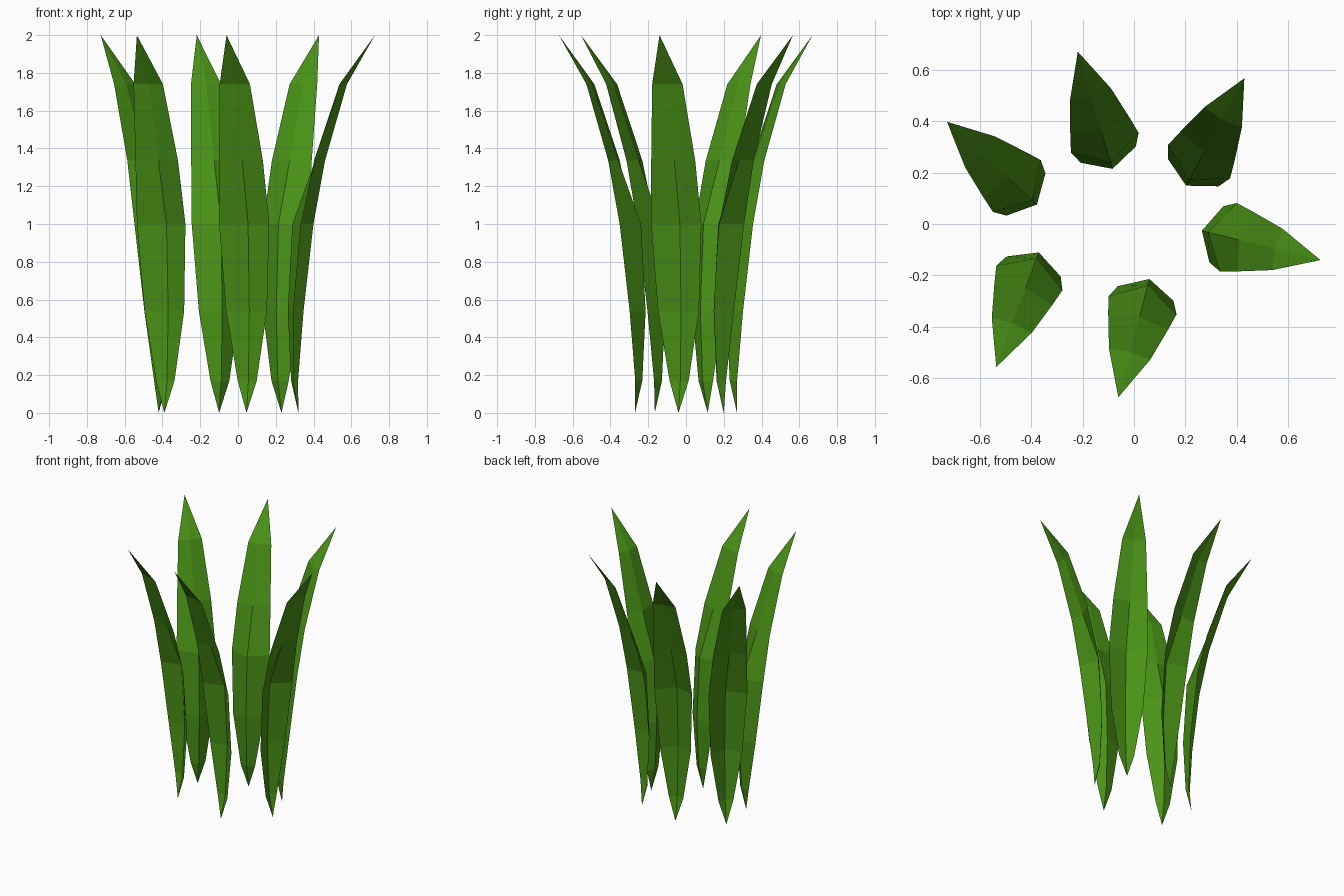
import bpy
import bmesh
import math
from mathutils import Matrix

if "Cube" in bpy.data.objects:
    bpy.data.objects.remove(bpy.data.objects["Cube"])

# One flat green for all the leaves
green = bpy.data.materials.new("leaf green")
green.diffuse_color = (0.068, 0.29, 0.008, 1.0)
green.use_nodes = True
green.node_tree.nodes["Principled BSDF"].inputs["Base Color"].default_value = green.diffuse_color

# Leaf profile rows: height, half width, outward lean of edges, of centre ridge
ROWS = [
    (0.17, 0.052, -0.015, -0.040),
    (0.54, 0.112, 0.000, -0.058),
    (1.00, 0.137, 0.048, -0.033),
    (1.335, 0.120, 0.115, 0.091),
    (1.74, 0.083, 0.244, 0.234),
]
TIP_LEAN = 0.417

# Root position and outward angle of each leaf
LEAVES = [
    (0.045, -0.27, -104.7),
    (-0.39, -0.165, -110.4),
    (-0.42, 0.115, 137.4),
    (-0.10, 0.27, 106.5),
    (0.23, 0.20, 61.5),
    (0.32, -0.04, -13.9),
]


def make_leaf(name, x, y, angle):
    """Pointed leaf folded along its centre, leaning along local +x."""
    bm = bmesh.new()
    root = bm.verts.new((0, 0, 0))
    rows = [[bm.verts.new((edge, -w, z)),
             bm.verts.new((ridge, 0, z)),
             bm.verts.new((edge, w, z))] for z, w, edge, ridge in ROWS]
    tip = bm.verts.new((TIP_LEAN, 0, 2.0))
    for i in range(2):
        bm.faces.new((root, rows[0][i + 1], rows[0][i]))
        for low, high in zip(rows, rows[1:]):
            bm.faces.new((low[i], low[i + 1], high[i + 1], high[i]))
        bm.faces.new((rows[-1][i], rows[-1][i + 1], tip))
    bmesh.ops.recalc_face_normals(bm, faces=bm.faces)
    # Outer side of the leaf faces away from the middle of the plant
    bm.normal_update()
    if sum(f.normal.x for f in bm.faces) < 0:
        bmesh.ops.reverse_faces(bm, faces=bm.faces)
    bm.transform(Matrix.Translation((x, y, 0)) @ Matrix.Rotation(math.radians(angle), 4, 'Z'))
    mesh = bpy.data.meshes.new(name)
    bm.to_mesh(mesh)
    bm.free()
    mesh.materials.append(green)
    bpy.context.collection.objects.link(bpy.data.objects.new(name, mesh))


for n, (x, y, angle) in enumerate(LEAVES, 1):
    make_leaf(f"leaf_{n}", x, y, angle)
